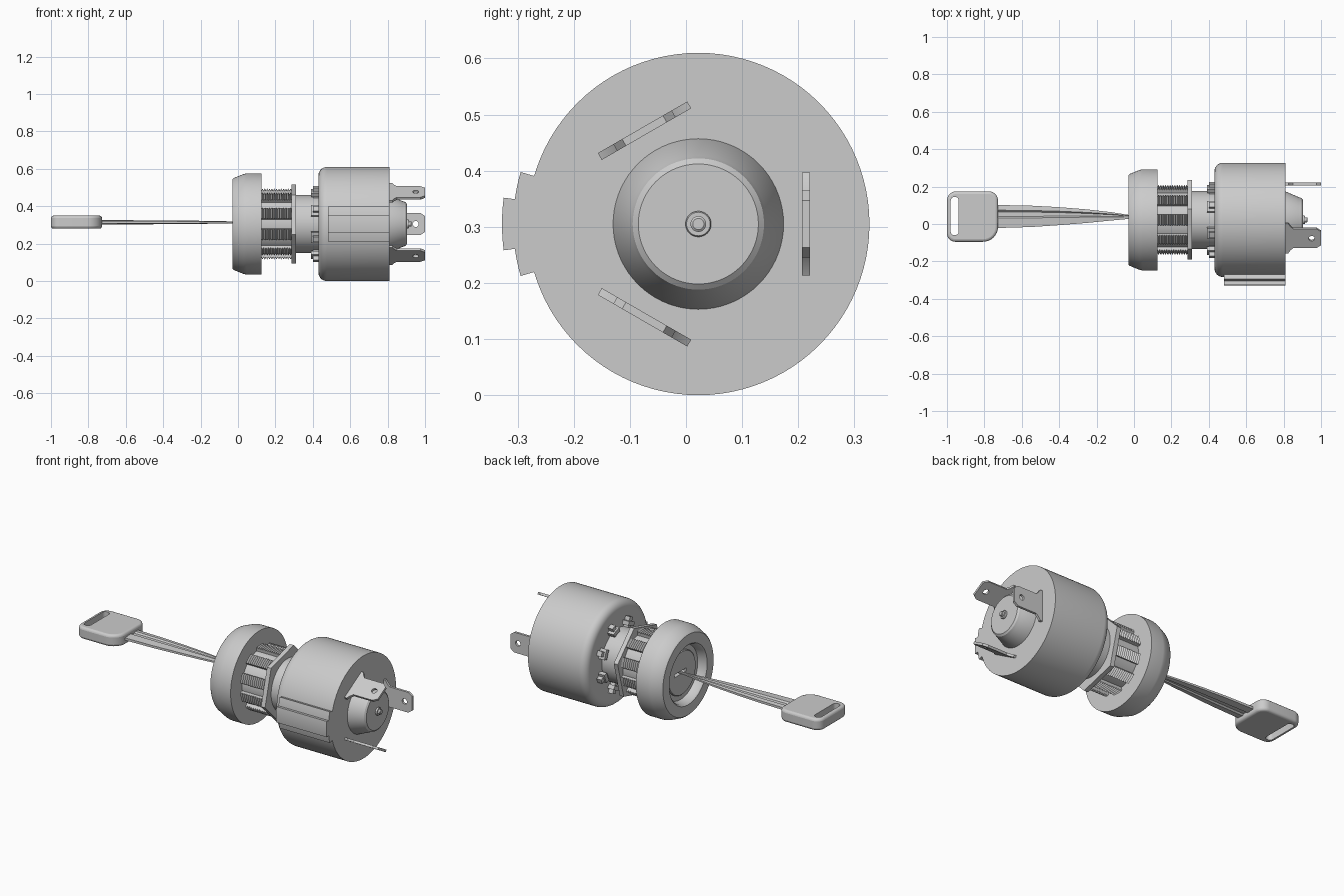
import bpy, bmesh
from math import sin, cos, pi, radians
from mathutils import Matrix, Vector

if "Cube" in bpy.data.objects:
    bpy.data.objects.remove(bpy.data.objects["Cube"])

CY, CZ = 0.022, 0.305          # axis of the switch, running along x


def finish(name, bm, angle=32):
    bmesh.ops.remove_doubles(bm, verts=bm.verts, dist=1e-5)
    bmesh.ops.recalc_face_normals(bm, faces=bm.faces)
    me = bpy.data.meshes.new(name)
    bm.to_mesh(me)
    bm.free()
    ob = bpy.data.objects.new(name, me)
    bpy.context.collection.objects.link(ob)
    smooth(ob, angle)
    return ob


def smooth(ob, angle=32):
    bpy.ops.object.select_all(action='DESELECT')
    ob.select_set(True)
    bpy.context.view_layer.objects.active = ob
    bpy.ops.object.shade_smooth_by_angle(angle=radians(angle))


def lathe(name, prof, n=72, start=0, sweep=360):
    """Turn an (x, radius) profile about the switch axis; partial sweeps take a closed profile."""
    full = sweep == 360
    bm = bmesh.new()
    rings = []
    for i in range(n if full else n + 1):
        a = radians(start + sweep * i / n)
        rings.append([bm.verts.new((x, CY + r * cos(a), CZ + r * sin(a))) for x, r in prof])
    m = len(prof)
    for i in range(n):
        p, q = rings[i], rings[(i + 1) % len(rings)]
        for j in range(m - 1 if full else m):
            k = (j + 1) % m
            if prof[j][1] == 0:
                bm.faces.new((p[j], p[k], q[k]))
            elif prof[k][1] == 0:
                bm.faces.new((p[j], p[k], q[j]))
            else:
                bm.faces.new((p[j], p[k], q[k], q[j]))
    if not full:
        bm.faces.new(rings[0])
        bm.faces.new(rings[-1])
    return finish(name, bm)


def block(name, x0, x1, r0, r1, mid, half, n=6):
    """Curved block hugging the axis."""
    return lathe(name, [(x0, r0), (x1, r0), (x1, r1), (x0, r1)], n, mid - half, 2 * half)


def prism(name, pts, depth, mat):
    """Local xy outline, thickness centred on local z."""
    bm = bmesh.new()
    lo = [bm.verts.new(mat @ Vector((x, y, -depth / 2))) for x, y in pts]
    hi = [bm.verts.new(mat @ Vector((x, y, depth / 2))) for x, y in pts]
    bm.faces.new(lo)
    bm.faces.new(hi)
    for i in range(len(pts)):
        j = (i + 1) % len(pts)
        bm.faces.new((lo[i], lo[j], hi[j], hi[i]))
    return finish(name, bm)


def rounded(x0, y0, x1, y1, radii, n=8):
    pts = []
    for c, (x, y, sx, sy) in enumerate([(x1, y1, -1, -1), (x0, y1, 1, -1), (x0, y0, 1, 1), (x1, y0, -1, 1)]):
        r = radii[c]
        pts += [(x + sx * r + r * cos(pi / 2 * (c + i / n)), y + sy * r + r * sin(pi / 2 * (c + i / n)))
                for i in range(n + 1)]
    return pts


def modify(ob, kind, **props):
    bpy.context.view_layer.objects.active = ob
    mod = ob.modifiers.new(kind.lower(), kind)
    for k, v in props.items():
        setattr(mod, k, v)
    bpy.ops.object.modifier_apply(modifier=mod.name)


def cut(ob, cutter):
    modify(ob, 'BOOLEAN', operation='DIFFERENCE', object=cutter, solver='EXACT')
    bpy.data.objects.remove(cutter)
    smooth(ob)


# Housing with rounded front shoulder
shoulder = [(0.475 - 0.045 * cos(a), 0.26 + 0.045 * sin(a)) for a in [pi / 2 * i / 8 for i in range(9)]]
lathe("housing", [(0.43, 0)] + shoulder + [(0.81, 0.305), (0.81, 0)], 96)
block("housing_key_wide", 0.48, 0.81, 0.28, 0.33, 180, 16.3, 12)
block("housing_key_narrow", 0.48, 0.81, 0.30, 0.35, 180, 7.7, 8)

# Rear boss and centre rivet
lathe("rear_boss", [(0.80, 0.152), (0.81, 0.152), (0.88, 0.122), (0.895, 0.117), (0.903, 0.107), (0.903, 0)])
lathe("rear_rivet", [(0.90, 0.023), (0.91, 0.023), (0.913, 0.021), (0.913, 0.014),
                     (0.925, 0.014), (0.928, 0.01), (0.928, 0)], 32)

# Three spade terminals
half = [(0.80, 0.092), (0.825, 0.092), (0.835, 0.075), (0.85, 0.06), (0.975, 0.06), (1.0, 0.042)]
outline = half + [(x, -w) for x, w in reversed(half)]
for i in range(3):
    a = 2 * pi * i / 3
    # local x along the axis, local y tangential, local z radial
    mat = Matrix(((1, 0, 0, 0),
                  (0, -sin(a), cos(a), CY + 0.192 * cos(a)),
                  (0, cos(a), sin(a), CZ + 0.192 * sin(a)),
                  (0, 0, 0, 1)))
    blade = prism(f"terminal_{i + 1}", outline, 0.014, mat)
    hole = [(0.95 + 0.016 * cos(t * pi / 8), 0.016 * sin(t * pi / 8)) for t in range(16)]
    cut(blade, prism("hole_cutter", hole, 0.05, mat))

# Neck and clips in front of the housing
lathe("neck", [(0.30, 0), (0.30, 0.155), (0.44, 0.155), (0.44, 0)])
for i in range(8):
    a = 22.5 + 45 * i
    block(f"clip_stem_{i + 1}", 0.40, 0.44, 0.15, 0.215, a, 4, 2)
    block(f"clip_bar_{i + 1}", 0.39, 0.435, 0.168, 0.192, a, 9, 4)

# Hex nut
nut = [(0.22 * cos(radians(15 + 60 * i)), 0.22 * sin(radians(15 + 60 * i))) for i in range(6)]
prism("hex_nut", nut, 0.026, Matrix(((0, 0, 1, 0.298), (1, 0, 0, CY), (0, 1, 0, CZ), (0, 0, 0, 1))))

# Barrel with threaded strips separated by grooves
lathe("barrel_core", [(0.11, 0), (0.11, 0.162), (0.31, 0.162), (0.31, 0)])
thread = [(0.12, 0.155)]
for i in range(13):
    x = 0.125 + 0.0125 * i
    thread += [(x, 0.178), (x + 0.00625, 0.19)]
thread += [(0.2875, 0.178), (0.2875, 0.155)]
for i in range(10):
    lathe(f"thread_strip_{i + 1}", thread, 5, 36 * i + 9, 18)

# Bezel with recessed face
bezel = lathe("bezel", [(0.125, 0), (0.125, 0.27), (0.045, 0.27), (0.03, 0.267), (-0.022, 0.246),
                        (-0.03, 0.238), (-0.03, 0.178), (-0.022, 0.17), (0.02, 0.16), (0.02, 0)], 96)
plug = lathe("lock_plug", [(0.06, 0), (0.06, 0.13), (0.014, 0.13), (0.01, 0.126), (0.01, 0)])
slot = rounded(-0.05, -0.04, 0.045, 0.075, [0.002] * 4, 2)
flat = Matrix.Translation((0, 0.02, 0.312))
for part in (bezel, plug):
    cut(part, prism("keyway_cutter", slot, 0.018, flat))

# Key handle with ring slot
level = Matrix.Translation((0, 0, 0.315))
handle = prism("key_handle", rounded(-1.0, -0.095, -0.727, 0.175, [0.05, 0.05, 0.045, 0.08]), 0.07, level)
modify(handle, 'BEVEL', width=0.014, segments=3, limit_method='ANGLE', angle_limit=radians(40))
cut(handle, prism("ring_cutter", rounded(-0.98, -0.06, -0.937, 0.145, [0.02] * 4, 5), 0.2, level))

# Tapered key blade with grooved section
section = [(-1, -0.6), (-0.4, -0.9), (-0.25, -0.2), (0.15, -0.2), (0.3, -1), (1, -0.6),
           (1, 0.6), (0.55, 0.9), (0.4, 0.2), (0, 0.2), (-0.15, 1), (-1, 0.6)]
stations = [(-0.75, 0.04, 0.062, 0.012), (-0.55, 0.041, 0.057, 0.011), (-0.4, 0.042, 0.048, 0.010),
            (-0.25, 0.042, 0.036, 0.009), (-0.12, 0.041, 0.022, 0.007), (-0.03, 0.038, 0.011, 0.005),
            (0.03, 0.036, 0.008, 0.004)]
bm = bmesh.new()
rings = [[bm.verts.new((x, y + w * u, 0.314 + t * v)) for u, v in section] for x, y, w, t in stations]
for p, q in zip(rings, rings[1:]):
    for j in range(len(section)):
        k = (j + 1) % len(section)
        bm.faces.new((p[j], p[k], q[k], q[j]))
bm.faces.new(rings[0])
bm.faces.new(rings[-1])
finish("key_blade", bm, 20)
